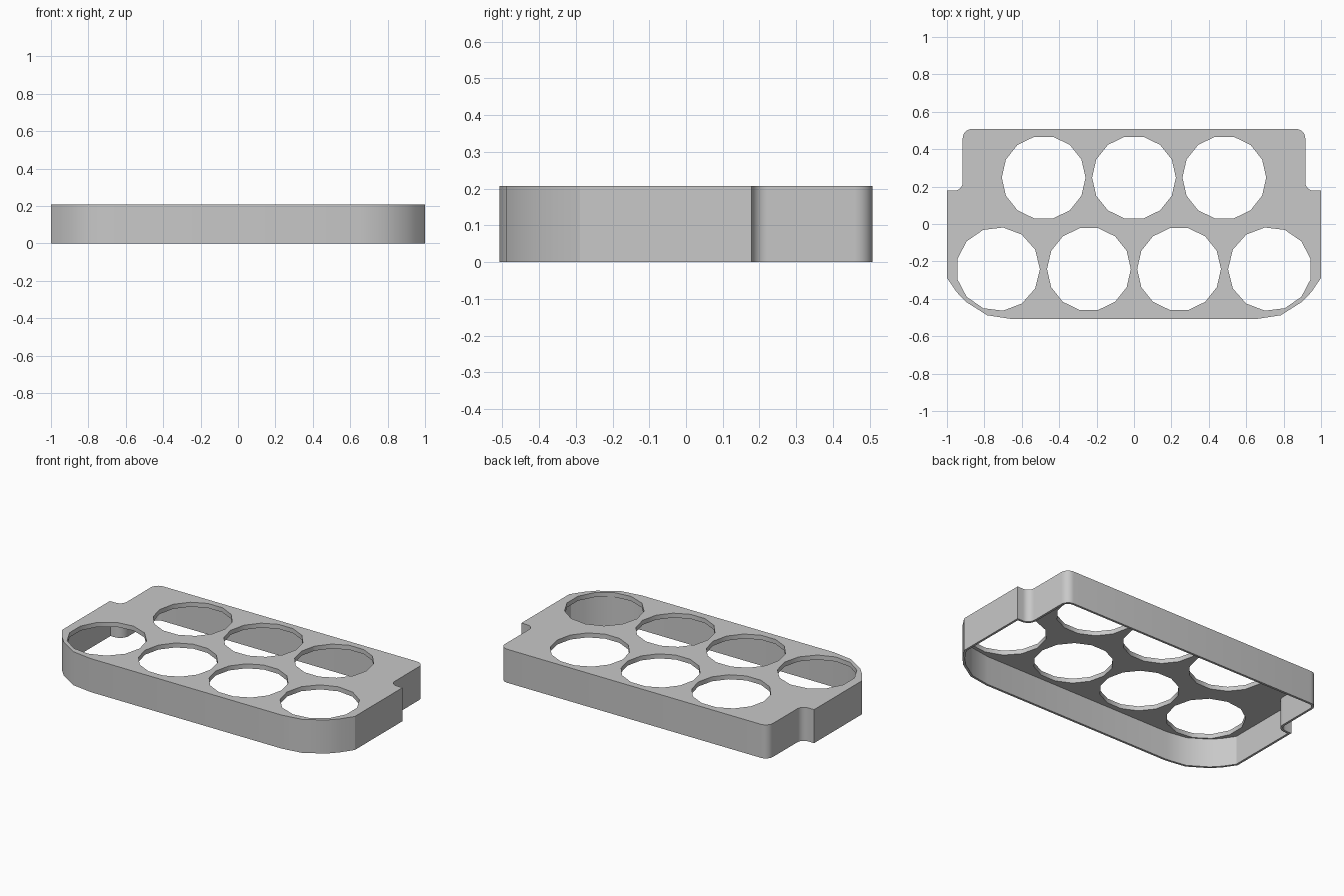
import bpy, bmesh, math
from mathutils import Vector

cube = bpy.data.objects.get("Cube")
if cube:
    bpy.data.objects.remove(cube, do_unlink=True)

HEIGHT, WALL, DECK = 0.207, 0.014, 0.028

grey = bpy.data.materials.new("plain grey")
grey.diffuse_color = (0.58, 0.58, 0.58, 1)
grey.use_nodes = True
grey.node_tree.nodes["Principled BSDF"].inputs["Base Color"].default_value = (0.58, 0.58, 0.58, 1)


def arc(cx, cy, r, a0, a1, n=6):
    return [(cx + r * math.cos(math.radians(a0 + (a1 - a0) * i / n)),
             cy + r * math.sin(math.radians(a0 + (a1 - a0) * i / n))) for i in range(n + 1)]


def inset(points, d):
    """Move a counter-clockwise outline inwards by d with mitred corners."""
    out = []
    for i, p in enumerate(points):
        p = Vector(p)
        e0 = (p - Vector(points[i - 1])).normalized()
        e1 = (Vector(points[(i + 1) % len(points)]) - p).normalized()
        n0, n1 = Vector((-e0.y, e0.x)), Vector((-e1.y, e1.x))
        out.append(p + (n0 + n1) * d / (1 + n0.dot(n1)))
    return out


def prism(name, points, z0, z1):
    bm = bmesh.new()
    face = bm.faces.new([bm.verts.new((p[0], p[1], z0)) for p in points])
    top = bmesh.ops.extrude_face_region(bm, geom=[face])["geom"]
    bmesh.ops.translate(bm, vec=(0, 0, z1 - z0),
                        verts=[v for v in top if isinstance(v, bmesh.types.BMVert)])
    bmesh.ops.recalc_face_normals(bm, faces=bm.faces)
    mesh = bpy.data.meshes.new(name)
    bm.to_mesh(mesh)
    bm.free()
    mesh.materials.append(grey)
    obj = bpy.data.objects.new(name, mesh)
    bpy.context.collection.objects.link(obj)
    return obj


# Outline: rounded front corner, side notch, rounded back corner, mirrored
half = [(0.655, -0.508), (0.785, -0.488), (0.90, -0.415), (0.95, -0.362), (1.0, -0.288), (1.0, 0.178)]
half += arc(0.96, 0.222, 0.044, 270, 180)
half += arc(0.866, 0.458, 0.05, 0, 90)
outline = half + [(-x, y) for x, y in reversed(half)]

tray = prism("tray_shell", outline, 0, HEIGHT)

# Hollow underside, then two staggered rows of round openings through the deck
cutters = [prism("cavity_cutter", inset(outline, WALL), -0.1, HEIGHT - DECK)]
holes = [(x, 0.248, 14, 0) for x in (-0.483, 0, 0.483)]
holes += [(x, -0.241, 14, 0) for x in (-0.241, 0.241)]
holes += [(-0.727, -0.241, 13, 0), (0.727, -0.241, 13, 180)]
for x, y, sides, turn in holes:
    ring = arc(x, y, 0.224, turn, turn + 360, sides)[:-1]
    cutters.append(prism("hole_cutter", ring, HEIGHT - DECK - 0.01, HEIGHT + 0.1))

for cutter in cutters:
    cutter.hide_render = True
    mod = tray.modifiers.new(cutter.name, "BOOLEAN")
    mod.operation = "DIFFERENCE"
    mod.solver = "EXACT"
    mod.object = cutter

# Bake the cuts and drop the helpers
depsgraph = bpy.context.evaluated_depsgraph_get()
tray_mesh = bpy.data.meshes.new_from_object(tray.evaluated_get(depsgraph))
tray.modifiers.clear()
tray.data = tray_mesh
for cutter in cutters:
    bpy.data.objects.remove(cutter, do_unlink=True)

bpy.ops.object.select_all(action="DESELECT")
tray.select_set(True)
bpy.context.view_layer.objects.active = tray
bpy.ops.object.shade_smooth_by_angle(angle=math.radians(30))
